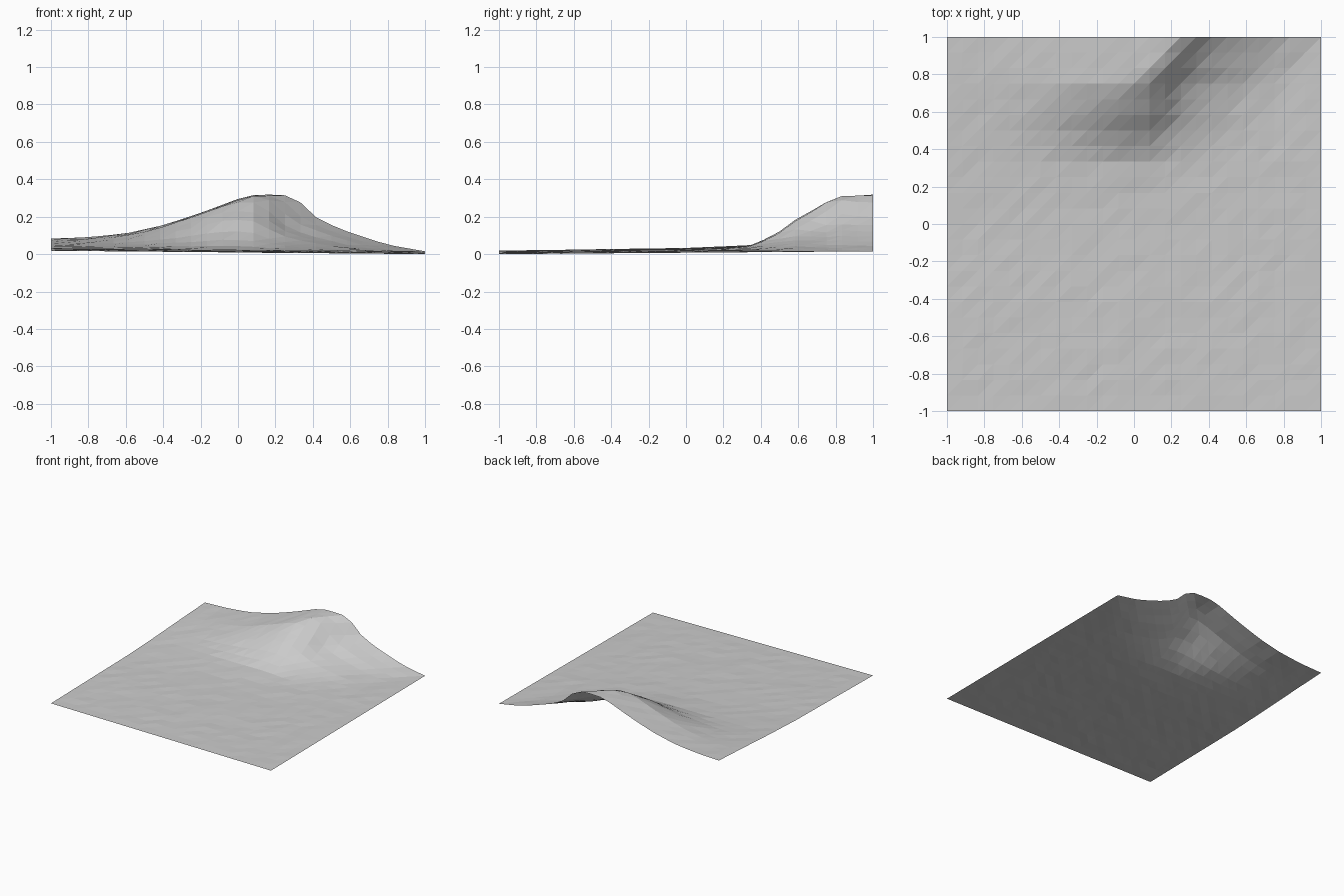
import bpy, bmesh, random

if "Cube" in bpy.data.objects:
    bpy.data.objects.remove(bpy.data.objects["Cube"])

random.seed(4)
N = 24  # cells per side


def curve(points, t):
    """Piecewise linear profile."""
    if t <= points[0][0]:
        return points[0][1]
    for (a, u), (b, v) in zip(points, points[1:]):
        if t <= b:
            return u + (v - u) * (t - a) / (b - a)
    return points[-1][1]


# Hill section along the back edge (x, height above the base slope)
HILL = [(-1, 0), (-.8, .014), (-.6, .041), (-.4, .092), (-.2, .164), (0, .246),
        (.08, .269), (.17, .275), (.25, .274), (.33, .242), (.42, .16),
        (.5, .123), (.6, .086), (.8, .028), (1, 0)]
# Fade of the hill towards the front (y, factor)
FADE = [(.08, 0), (.2, .01), (.33, .05), (.4, .13), (.5, .31), (.6, .57),
        (.67, .7), (.75, .86), (.83, .97), (1, 1)]
# Sideways drift of the steep right flank (y, shift)
DRIFT = [(.3, -.32), (.5, -.3), (.75, -.23), (1, 0)]
# Base height along the left edge (y, height)
LEFT = [(-1, .023), (0, .038), (.33, .052), (.7, .073), (1, .088)]


def height(x, y):
    left, right = curve(LEFT, y), .005 + .0075 * (y + 1)
    base = left + (right - left) * (x + 1) / 2
    weight = min(1, (x + 1) / 1.3) ** 2
    hill = min(curve(HILL, x), curve(HILL, x - curve(DRIFT, y) * weight) * curve(FADE, y))
    inside = abs(x) < .99 and abs(y) < .99
    return base + hill + (random.uniform(-.002, .002) if inside else 0)


# Ground sheet: open triangulated grid, all diagonals running the same way
bm = bmesh.new()
grid = []
for j in range(N + 1):
    row = []
    for i in range(N + 1):
        x, y = -1 + 2 * i / N, -1 + 2 * j / N
        row.append(bm.verts.new((x, y, height(x, y))))
    grid.append(row)
low = min(v.co.z for v in bm.verts)
for v in bm.verts:
    v.co.z -= low
for j in range(N):
    for i in range(N):
        a, b = grid[j][i], grid[j][i + 1]
        c, d = grid[j + 1][i + 1], grid[j + 1][i]
        bm.faces.new((a, b, c))
        bm.faces.new((a, c, d))

mesh = bpy.data.meshes.new("hilly_ground")
bm.to_mesh(mesh)
bm.free()
ground = bpy.data.objects.new("hilly_ground", mesh)
bpy.context.collection.objects.link(ground)

# Plain grey
grey = bpy.data.materials.new("light_grey")
grey.diffuse_color = (.6, .6, .6, 1)
grey.use_nodes = True
grey.node_tree.nodes["Principled BSDF"].inputs["Base Color"].default_value = grey.diffuse_color
mesh.materials.append(grey)
